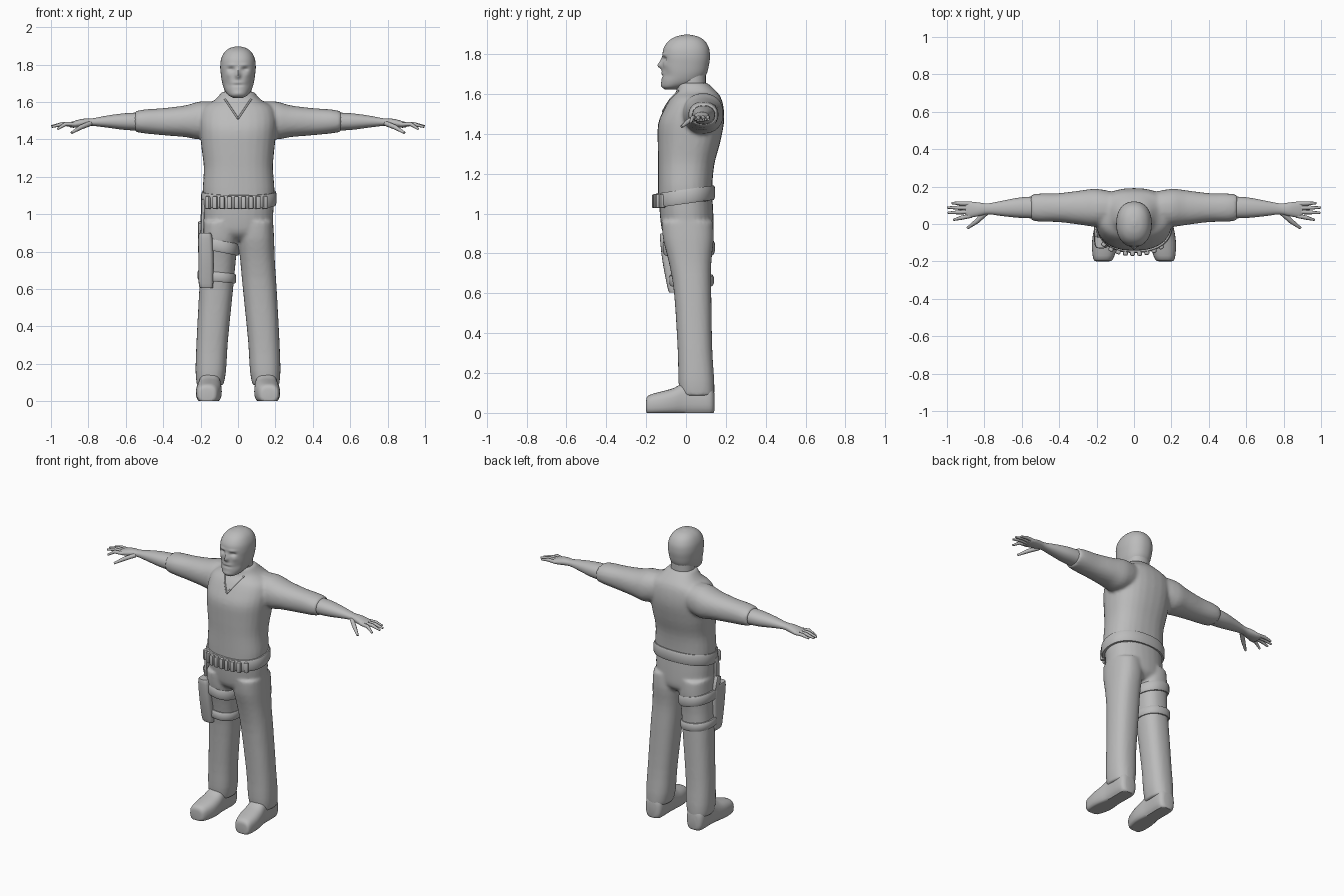
import bpy, bmesh, math
from mathutils import Vector, Matrix

cube = bpy.data.objects.get("Cube")
if cube:
    bpy.data.objects.remove(cube, do_unlink=True)

grey = bpy.data.materials.new("plain grey")
grey.use_nodes = True
grey.diffuse_color = (0.5, 0.5, 0.5, 1)
grey.node_tree.nodes["Principled BSDF"].inputs["Base Color"].default_value = (0.5, 0.5, 0.5, 1)


def select(ob):
    bpy.ops.object.select_all(action='DESELECT')
    ob.select_set(True)
    bpy.context.view_layer.objects.active = ob


def finish(name, bm, angle=50):
    bmesh.ops.recalc_face_normals(bm, faces=bm.faces)
    mesh = bpy.data.meshes.new(name)
    bm.to_mesh(mesh)
    bm.free()
    mesh.materials.append(grey)
    ob = bpy.data.objects.new(name, mesh)
    bpy.context.collection.objects.link(ob)
    select(ob)
    bpy.ops.object.shade_smooth_by_angle(angle=math.radians(angle))
    return ob


def oval(a, p):
    """Unit superellipse point."""
    c, s = math.cos(a), math.sin(a)
    return (math.copysign(abs(c) ** (2 / p), c), math.copysign(abs(s) ** (2 / p), s))


def refine(rings, steps):
    """Smoothly interpolate the rings."""
    out = []
    for i in range(len(rings) - 1):
        a, b, c, d = (rings[max(0, min(len(rings) - 1, i + k))] for k in (-1, 0, 1, 2))
        for k in range(steps):
            t = k / steps
            out.append([q + 0.5 * t * (r - p + t * (2 * p - 5 * q + 4 * r - s + t * (3 * (q - r) + s - p)))
                        for p, q, r, s in zip(a, b, c, d)])
    return out + [rings[-1]]


def loft(bm, rings, axis='z', side=1, n=28, p=2.2, steps=3):
    """Rings hold a position on the axis, then low and high limits of both cross directions."""
    loops = []
    for t, a0, a1, b0, b1 in refine(rings, steps):
        loop = []
        for i in range(n):
            u, v = oval(2 * math.pi * i / n, p)
            a, b = (a0 + a1 + u * (a1 - a0)) / 2, (b0 + b1 + v * (b1 - b0)) / 2
            x, y, z = {'z': (a, b, t), 'x': (t, a, b), 'y': (a, t, b)}[axis]
            loop.append(bm.verts.new((side * x, y, max(z, 0))))
        loops.append(loop)
    for low, high in zip(loops, loops[1:]):
        for i in range(n):
            j = (i + 1) % n
            bm.faces.new((low[i], low[j], high[j], high[i]))
    bm.faces.new(loops[0])
    bm.faces.new(loops[-1])
    bmesh.ops.recalc_face_normals(bm, faces=bm.faces)


def fuse(ob, voxel=0.01):
    """Melt overlapping lofts into one garment."""
    mod = ob.modifiers.new("fuse", 'REMESH')
    mod.mode, mod.voxel_size, mod.use_smooth_shade = 'VOXEL', voxel, True
    soft = ob.modifiers.new("soften", 'SMOOTH')
    soft.factor, soft.iterations = 0.5, 5
    select(ob)
    for name in ("fuse", "soften"):
        bpy.ops.object.modifier_apply(modifier=name)


def tubes(name, paths):
    """Tapered tubes; each path is a list of (point, radius)."""
    curve = bpy.data.curves.new(name, 'CURVE')
    curve.dimensions, curve.bevel_depth = '3D', 1
    curve.bevel_resolution, curve.use_fill_caps = 2, True
    for path in paths:
        spline = curve.splines.new('POLY')
        spline.points.add(len(path) - 1)
        for pt, (co, r) in zip(spline.points, path):
            pt.co, pt.radius = (*co, 1), r
    curve.materials.append(grey)
    ob = bpy.data.objects.new(name, curve)
    bpy.context.collection.objects.link(ob)
    select(ob)
    bpy.ops.object.convert(target='MESH')
    bpy.ops.object.shade_smooth_by_angle(angle=math.radians(60))


def band(name, x0, x1, y0, y1, z, h, t, slope_x=0, slope_y=0, n=40):
    """Strap running round an oval."""
    bm = bmesh.new()
    profile = [(-t, -h), (t * .5, -h), (t, -h * .6), (t, h * .6), (t * .5, h), (-t, h)]
    loops = []
    for i in range(n):
        u, v = oval(2 * math.pi * i / n, 2.3)
        loop = []
        for o, dz in profile:
            dx, dy = u * ((x1 - x0) / 2 + o), v * ((y1 - y0) / 2 + o)
            loop.append(bm.verts.new(((x0 + x1) / 2 + dx, (y0 + y1) / 2 + dy,
                                      z + dz + slope_x * dx + slope_y * dy)))
        loops.append(loop)
    for i in range(n):
        a, b = loops[i], loops[(i + 1) % n]
        for k in range(len(profile)):
            m = (k + 1) % len(profile)
            bm.faces.new((a[k], a[m], b[m], b[k]))
    finish(name, bm, 40)


def box(name, centre, size, turn=(0, 0, 0), bevel=0.008):
    bm = bmesh.new()
    bmesh.ops.create_cube(bm, size=1)
    bmesh.ops.scale(bm, vec=size, verts=bm.verts)
    bmesh.ops.bevel(bm, geom=bm.edges[:], offset=bevel, segments=2, affect='EDGES', profile=0.5)
    for axis, angle in zip('XYZ', turn):
        bmesh.ops.rotate(bm, verts=bm.verts, matrix=Matrix.Rotation(angle, 3, axis))
    bmesh.ops.translate(bm, verts=bm.verts, vec=centre)
    finish(name, bm, 40)


# Head, with face features pushed in and out
bm = bmesh.new()
loft(bm, [(z, -w, w, y0, y1) for z, w, y0, y1 in (
    (1.622, .025, -.105, -.05), (1.635, .05, -.12, .0), (1.66, .07, -.123, .07),
    (1.70, .084, -.12, .103), (1.75, .092, -.118, .116), (1.79, .095, -.118, .12),
    (1.83, .09, -.112, .115), (1.865, .073, -.088, .095), (1.887, .046, -.052, .062),
    (1.897, .012, -.01, .02))], n=72, p=2.25, steps=7)
features = [(0, 1.742, .012, .016, -.024), (0, 1.765, .009, .016, -.010),
            (0, 1.69, .03, .005, .006), (0, 1.704, .03, .007, -.004),
            (0, 1.645, .025, .012, -.004)]
for s in (-1, 1):
    features += [(s * .037, 1.775, .017, .010, .014), (s * .035, 1.798, .024, .007, -.005),
                 (s * .05, 1.745, .015, .014, -.004), (s * .06, 1.695, .02, .025, .006)]
for v in bm.verts:
    if v.co.y < -.03:
        v.co.y += sum(d * math.exp(-((v.co.x - x) / rx) ** 2 - ((v.co.z - z) / rz) ** 2)
                      for x, z, rx, rz, d in features)
finish("head", bm, 70)

# Neck
bm = bmesh.new()
loft(bm, [(1.52, -.08, .08, -.07, .11), (1.62, -.073, .073, -.04, .1), (1.72, -.07, .07, -.04, .1)])
finish("neck", bm)

# Shirt: torso and sleeves
bm = bmesh.new()
loft(bm, [(1.06, -.182, .192, -.14, .132), (1.14, -.188, .195, -.14, .132),
          (1.25, -.183, .187, -.14, .143), (1.35, -.195, .195, -.142, .17),
          (1.45, -.205, .205, -.14, .19), (1.52, -.205, .205, -.112, .19),
          (1.575, -.185, .185, -.08, .178), (1.61, -.125, .125, -.05, .155),
          (1.655, -.085, .085, -.042, .108)], p=2.4)
for s in (-1, 1):
    loft(bm, [(.1, .0, .17, 1.43, 1.6), (.2, -.015, .188, 1.4, 1.603), (.28, -.005, .18, 1.412, 1.582),
              (.4, .01, .165, 1.422, 1.567), (.5, .012, .163, 1.432, 1.56),
              (.55, .02, .158, 1.44, 1.55)], 'x', s)
shirt = finish("shirt", bm)
fuse(shirt)

# V-shaped neckline laid on the shirt front
line = []
for i in range(-14, 15):
    x = i * .005
    hit, co, normal, face = shirt.ray_cast(Vector((x, -1, 1.51 + 1.5 * abs(x))), Vector((0, 1, 0)))
    if hit:
        line.append((co, .005))
tubes("neckline", [line])

# Forearms, palms and fingers
for s, label in ((1, "left"), (-1, "right")):
    bm = bmesh.new()
    loft(bm, [(.48, .03, .148, 1.445, 1.545), (.6, .032, .143, 1.45, 1.54), (.7, .042, .125, 1.463, 1.527),
              (.78, .052, .11, 1.472, 1.512), (.83, .042, .115, 1.466, 1.51),
              (.88, .034, .12, 1.462, 1.497), (.9, .04, .117, 1.465, 1.49)], 'x', s)
    finish(label + "_forearm_and_palm", bm)
    fingers = []
    for base, tip, reach, drop in ((.108, .112, .975, 1.472), (.086, .088, .998, 1.47),
                                   (.065, .06, .995, 1.467), (.045, .022, .965, 1.455)):
        mid = Vector((s * (.88 + reach) / 2, (base + tip) / 2, 1.482))
        fingers.append([((s * .87, base, 1.48), .012), (mid, .011), ((s * reach, tip, drop), .006)])
    fingers.append([((s * .79, .06, 1.485), .014), ((s * .84, .015, 1.465), .013),
                    ((s * .89, -.022, 1.435), .007)])
    tubes(label + "_fingers", fingers)

# Trousers: pelvis and legs
bm = bmesh.new()
loft(bm, [(.86, -.1, .1, -.07, .1), (.9, -.17, .17, -.115, .135), (.98, -.183, .188, -.13, .138),
          (1.09, -.182, .19, -.137, .132)])
for s in (-1, 1):
    loft(bm, [(.085, .078, .22, -.03, .142), (.16, .064, .227, -.038, .142), (.32, .054, .222, -.042, .132),
              (.6, .026, .207, -.06, .127), (.75, .012, .197, -.085, .127),
              (.87, .0, .193, -.115, .139), (.96, .005, .188, -.122, .135)], 'z', s, p=2.4)
fuse(finish("trousers", bm))

# Shoes
for s, label in ((1, "left"), (-1, "right")):
    bm = bmesh.new()
    loft(bm, [(-.2, .135, .2, .01, .06), (-.188, .112, .217, -.01, .088), (-.12, .09, .225, -.015, .108),
              (-.06, .087, .22, -.015, .125), (0, .092, .21, -.015, .155), (.1, .09, .21, -.015, .15),
              (.132, .1, .2, -.01, .13), (.142, .12, .18, .01, .1)], 'y', s, p=2.6)
    finish(label + "_shoe", bm)

# Belt with a row of front pouches
band("belt", -.186, .196, -.144, .135, 1.085, .036, .011, slope_y=.14)
for i in range(9):
    x = -.16 + i * .038
    k = x / .2
    y = -.152 * (1 - abs(k) ** 2.3) ** (1 / 2.3) - .004
    box("belt_pouch", (x, y, 1.062), (.027, .03, .07), (0, 0, k * abs(k) * .9))

# Thigh holster on the right leg
band("upper_thigh_strap", -.199, -.006, -.105, .133, .83, .032, .012, slope_x=-.2)
band("lower_thigh_strap", -.205, -.022, -.073, .128, .665, .026, .012, slope_x=-.1)
bm = bmesh.new()
loft(bm, [(.605, -.2, -.135, -.085, -.015), (.63, -.21, -.132, -.093, -.005), (.76, -.212, -.13, -.118, .0),
          (.87, -.213, -.135, -.13, .0), (.9, -.208, -.145, -.128, -.01)], p=4)
finish("holster", bm, 40)
box("pistol_grip", (-.2, -.035, .915), (.028, .045, .09), (.3, 0, 0))
box("holster_hanger", (-.19, -.05, .98), (.016, .045, .2), (0, .03, .1), .005)
